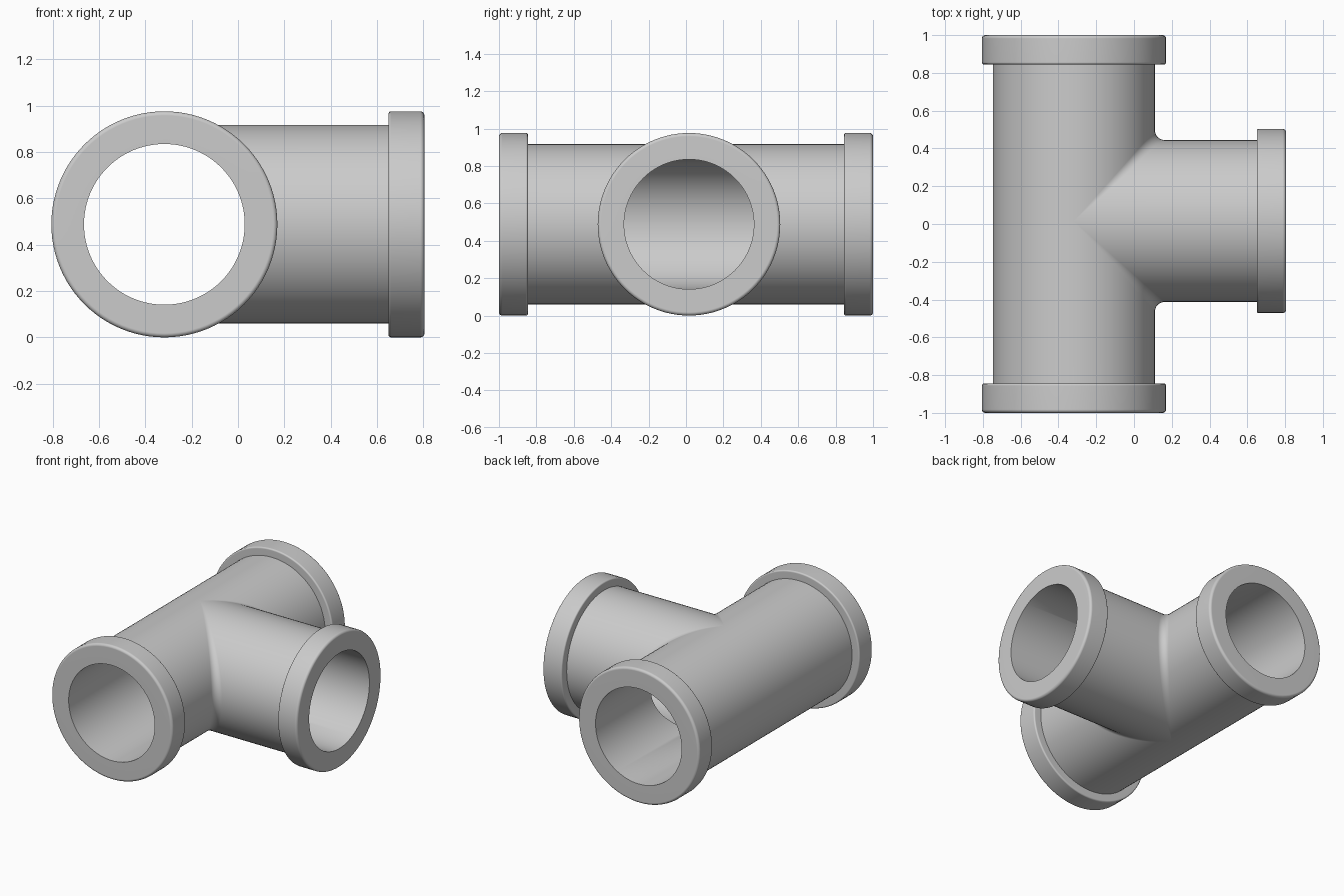
import bpy, bmesh
from math import sin, cos, pi
from mathutils import Vector

if "Cube" in bpy.data.objects:
    bpy.data.objects.remove(bpy.data.objects["Cube"])

AX, AY, AZ = -0.318, 0.016, 0.488       # crossing point of the two pipe axes
R, BORE, RIM = 0.429, 0.347, 0.488      # pipe, bore and collar radii
COLLAR, ROUND, FILLET = 0.155, 0.018, 0.05
BRANCH = 0.805 - AX                     # branch length from the crossing
STEPS = 48                              # divisions per half turn

bm = bmesh.new()


def end_profile(length):
    """Bore lip, end face, rounded collar and back face as (axial, radius)."""
    pts = [(length, BORE)]
    for k in range(5):
        a = k / 4 * pi / 2
        pts.append((length - ROUND * (1 - sin(pi / 2 - a + pi / 2 - pi / 2 + a) * cos(a)),
                    RIM - ROUND * (1 - sin(a))))
    back = length - COLLAR
    small = ROUND * 0.6
    for k in range(5):
        a = k / 4 * pi / 2
        pts.append((back + small * (1 - sin(a)), RIM - small * (1 - cos(a))))
    pts.append((back, R))
    return pts


def run_end(s, t):
    length = 1 + s * -AY
    return [Vector((r * cos(t), s * a, r * sin(t))) for a, r in end_profile(length)]


def branch_end(s, t):
    return [Vector((a, s * r * cos(t), r * sin(t))) for a, r in end_profile(BRANCH)]


def front_row(s, t):
    """Closed section: run collar, fillet, branch collar, back along the bore."""
    c, z = cos(t), sin(t)
    centre = Vector(((R + FILLET) * c, (R + FILLET) * c * s, (R + FILLET) * z))
    n0, n1 = Vector((c, 0, z)), Vector((0, s * c, z))
    blend = [centre - FILLET * n0.lerp(n1, k / 8).normalized() for k in range(9)]
    inner = [Vector((BORE * c, s * BORE * c, BORE * z))]
    return run_end(s, t) + blend + branch_end(s, t)[::-1] + inner


def back_row(t):
    """Closed section of the plain back half of the run."""
    mid = [Vector((r * cos(t), 0, r * sin(t))) for r in (R, BORE)]
    return run_end(-1, t) + mid[:1] + run_end(1, t)[::-1] + mid[1:]


def skin(rows):
    grid = [[bm.verts.new(p + Vector((AX, AY, AZ))) for p in row] for row in rows]
    for a, b in zip(grid, grid[1:]):
        for i in range(len(a)):
            j = (i + 1) % len(a)
            bm.faces.new((a[i], a[j], b[j], b[i]))


# two front quarters joining run and branch, then the back half
angles = [-pi / 2 + pi * i / STEPS for i in range(STEPS + 1)]
for side in (-1, 1):
    skin([front_row(side, t) for t in angles])
skin([back_row(t + pi) for t in angles])

bmesh.ops.remove_doubles(bm, verts=bm.verts[:], dist=2e-5)
bmesh.ops.recalc_face_normals(bm, faces=bm.faces[:])
mesh = bpy.data.meshes.new("pipe_tee")
bm.to_mesh(mesh)
bm.free()
tee = bpy.data.objects.new("pipe_tee", mesh)
bpy.context.collection.objects.link(tee)
bpy.context.view_layer.objects.active = tee
tee.select_set(True)
bpy.ops.object.shade_smooth_by_angle(angle=0.6)
normals = tee.modifiers.new("even_shading", 'WEIGHTED_NORMAL')
normals.keep_sharp = True
